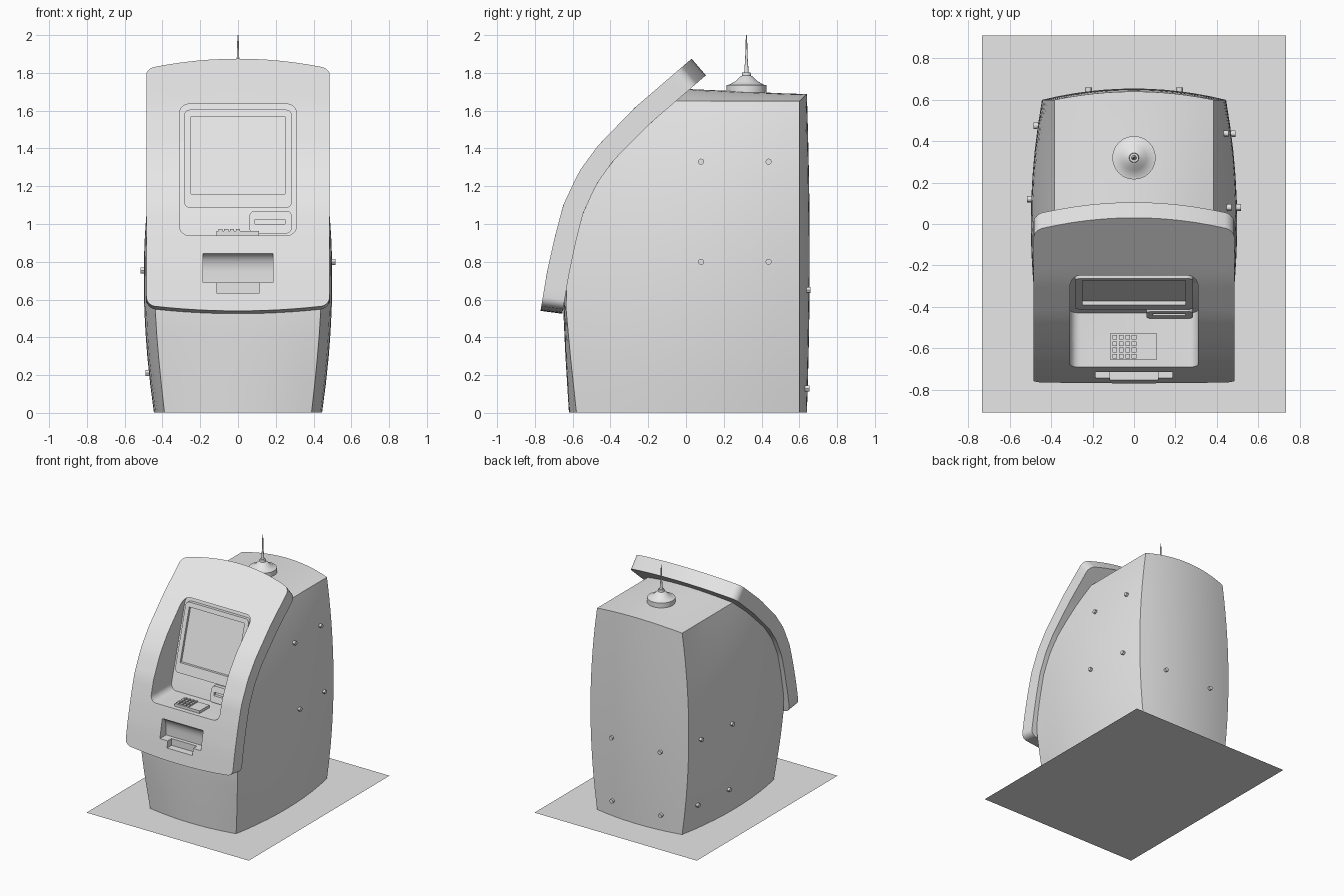
import bpy, bmesh, math
from mathutils import Vector

if "Cube" in bpy.data.objects:
    bpy.data.objects.remove(bpy.data.objects["Cube"], do_unlink=True)

grey = bpy.data.materials.new("light_grey")
grey.use_nodes = True
grey.diffuse_color = (0.8, 0.8, 0.8, 1)
grey.node_tree.nodes["Principled BSDF"].inputs["Base Color"].default_value = (0.8, 0.8, 0.8, 1)


def finish(name, bm):
    bmesh.ops.recalc_face_normals(bm, faces=bm.faces)
    mesh = bpy.data.meshes.new(name)
    bm.to_mesh(mesh)
    bm.free()
    mesh.materials.append(grey)
    ob = bpy.data.objects.new(name, mesh)
    bpy.context.collection.objects.link(ob)
    return ob


def activate(ob):
    bpy.ops.object.select_all(action='DESELECT')
    ob.select_set(True)
    bpy.context.view_layer.objects.active = ob


def smooth(ob):
    activate(ob)
    bpy.ops.object.shade_smooth_by_angle(angle=math.radians(30))


def cut(ob, *cutters):
    activate(ob)
    for c in cutters:
        c.hide_render = True
        mod = ob.modifiers.new("cut", 'BOOLEAN')
        mod.object, mod.operation, mod.solver = c, 'DIFFERENCE', 'EXACT'
        bpy.ops.object.modifier_apply(modifier=mod.name)


def bridge(bm, a, b):
    for i in range(len(a)):
        k = (i + 1) % len(a)
        bm.faces.new((a[i], a[k], b[k], b[i]))


def prism(name, loop_a, loop_b):
    bm = bmesh.new()
    a, b = ([bm.verts.new(p) for p in loop] for loop in (loop_a, loop_b))
    bm.faces.new(a)
    bm.faces.new(b)
    bridge(bm, a, b)
    return finish(name, bm)


def box(name, x0, x1, y0, y1, z0, z1):
    corners = [(x0, y0), (x1, y0), (x1, y1), (x0, y1)]
    return prism(name, [(x, y, z0) for x, y in corners], [(x, y, z1) for x, y in corners])


def wall(z):
    """Depth of the sloping display wall at height z."""
    return -0.23 - 0.288 * (1.635 - z)


def plate(name, x0, x1, z0, z1, r, front, back):
    """Rounded rectangle seen from the front, between two depth functions."""
    pts = []
    for k, (cx, cz) in enumerate([(x1 - r, z1 - r), (x0 + r, z1 - r), (x0 + r, z0 + r), (x1 - r, z0 + r)]):
        for j in range(6):
            a = math.pi / 2 * (k + j / 5)
            pts.append((cx + r * math.cos(a), cz + r * math.sin(a)))
    return prism(name, [(x, front(z), z) for x, z in pts], [(x, back(z), z) for x, z in pts])


def lerp_at(points, t):
    """Interpolate a list of tuples whose first item is the key."""
    for a, b in zip(points, points[1:]):
        if t <= b[0]:
            break
    k = (t - a[0]) / (b[0] - a[0])
    return [p + (q - p) * k for p, q in zip(a[1:], b[1:])]


# Cabinet: bulging sides, curved front and back, crowned roof
TOP, BACK, N, M = 1.65, 0.6, 12, 10
front_edge = [(0.002, -.58), (.3, -.612), (.55, -.635), (.75, -.63), (.92, -.59), (1.05, -.555),
              (1.21, -.49), (1.335, -.4), (1.515, -.21), (TOP, -.06)]


def belly(z):
    return 4 * z / TOP * (1 - z / TOP)


def half_width(y, z):
    side = max(0, 1 - (y / BACK) ** 2) * (1 - (z / TOP) ** 3)
    return 0.385 + 0.06 * belly(z) + 0.06 * side


def cabinet_point(i, j, z):
    yf = lerp_at(front_edge, z)[0]
    y = yf + (BACK - yf) * j / M
    u = 2 * i / N - 1
    x, arc = u * half_width(y, z), 1 - u * u
    crown = (0.065 - 0.045 * max(0, y)) * arc * (z / TOP) ** 8
    if j == 0:
        y -= arc * (0.04 - 0.025 * min(1, z / 0.55))
    elif j == M:
        y += arc * (0.04 + 0.015 * belly(z))
    return x, y, z + crown


ring_ids = ([(i, 0) for i in range(N)] + [(N, j) for j in range(M)]
            + [(i, M) for i in range(N, 0, -1)] + [(0, j) for j in range(M, 0, -1)])
levels = []
for a, b in zip(front_edge, front_edge[1:]):
    levels += [a[0], (a[0] + b[0]) / 2]
levels.append(TOP)
bm = bmesh.new()
rings = [[bm.verts.new(cabinet_point(i, j, z)) for i, j in ring_ids] for z in levels]
for a, b in zip(rings, rings[1:]):
    bridge(bm, a, b)
bm.faces.new(rings[0])
roof = dict(zip(ring_ids, rings[-1]))
for i in range(1, N):
    for j in range(1, M):
        roof[i, j] = bm.verts.new(cabinet_point(i, j, TOP))
for i in range(N):
    for j in range(M):
        bm.faces.new((roof[i, j], roof[i + 1, j], roof[i + 1, j + 1], roof[i, j + 1]))
cabinet = finish("cabinet", bm)

# Fascia: thick curved shell wrapped over the cabinet front
outer = [(-.77, .54), (-.735, .75), (-.695, .93), (-.65, 1.1), (-.567, 1.277), (-.466, 1.415), (-.27, 1.617), (.03, 1.875)]
inner = [(-.655, .525), (-.62, .73), (-.583, .905), (-.545, 1.055), (-.474, 1.21), (-.385, 1.335), (-.192, 1.53), (.105, 1.787)]
path, run = [], 0
for k, (o, n) in enumerate(zip(outer, inner)):
    run += math.dist(o, outer[k - 1]) if k else 0
    path.append((run, *o, *n))
W, R, ROWS = 0.485, 0.045, 28
half = [W - R + R * math.sin(math.pi / 2 * k / 6) for k in range(7)]
columns = [-x for x in reversed(half)] + [(W - R) * k / 6 for k in range(-5, 6)] + half
bm = bmesh.new()
loops = []
for x in columns:
    e = max(0, abs(x) - (W - R))
    corner = R - math.sqrt(max(0, R * R - e * e))
    s0 = 0.03 * (x / W) ** 2 + corner
    s1 = run - 0.08 * (x / W) ** 2 - corner
    rows = [lerp_at(path, s0 + (s1 - s0) * k / ROWS) for k in range(ROWS + 1)]
    loop = [(x, p[0], p[1]) for p in rows] + [(x, p[2], p[3]) for p in reversed(rows)]
    loops.append([bm.verts.new(p) for p in loop])
for a, b in zip(loops, loops[1:]):
    bridge(bm, a, b)
for end in (loops[0], loops[-1]):
    for k in range(ROWS):
        bm.faces.new((end[k], end[k + 1], end[-2 - k], end[-1 - k]))
fascia = finish("fascia", bm)

# Display recess and dispenser pocket
recess = plate("recess_cutter", -.31, .31, .94, 1.635, .05, lambda z: -0.95, wall)
pocket_profile = [(-.9, .69), (-.665, .69), (-.665, .75)]
for k in range(1, 7):
    a = math.pi / 2 * k / 6
    pocket_profile.append((-.665 - .06 * (1 - math.cos(a)), .75 + .095 * math.sin(a)))
pocket_profile.append((-.9, .845))
pocket = prism("pocket_cutter", *[[(x, y, z) for y, z in pocket_profile] for x in (-.185, .185)])
notch = box("notch_cutter", -.115, .115, -.9, -.695, .635, .72)
cut(cabinet, recess, pocket)
cut(fascia, recess, pocket, notch)
smooth(cabinet)
smooth(fascia)

# Screen with sunken glass, and card reader with slot
screen = plate("screen", -.285, .285, 1.085, 1.605, .03, lambda z: wall(z) - .025, lambda z: wall(z) + .01)
glass = plate("glass_cutter", -.25, .25, 1.16, 1.57, .002, lambda z: wall(z) - .1, lambda z: wall(z) - .005)
cut(screen, glass)
reader = plate("card_reader", .06, .285, .95, 1.07, .03, lambda z: wall(z) - .03, lambda z: wall(z) + .01)
slot = plate("slot_cutter", .09, .25, 1.0, 1.025, .003, lambda z: wall(z) - .1, lambda z: wall(z) - .005)
cut(reader, slot)
for c in (recess, pocket, notch, glass, slot):
    bpy.data.objects.remove(c, do_unlink=True)

# Keypad on the shelf
box("keypad", -.115, .112, -.655, -.53, .935, .962)
for i in range(4):
    for j in range(4):
        x, y = -.093 + .031 * i, -.64 + .031 * j
        box("keypad_key", x - .011, x + .011, y - .011, y + .011, .96, .973)

# Antenna, turned from a profile
profile = [(.105, 1.69), (.105, 1.735), (.09, 1.738), (.06, 1.755), (.032, 1.782), (.024, 1.785),
           (.022, 1.803), (.012, 1.803), (.007, 1.87), (.003, 2.0)]
bm = bmesh.new()
turns = [[bm.verts.new((r * math.cos(a * math.tau / 24), .32 + r * math.sin(a * math.tau / 24), z))
          for a in range(24)] for r, z in profile]
for a, b in zip(turns, turns[1:]):
    bridge(bm, a, b)
bm.faces.new(turns[0])
bm.faces.new(turns[-1])
smooth(finish("antenna", bm))


# Bolts on both sides and the back
def bolt(name, pos, axis):
    bm = bmesh.new()
    bmesh.ops.create_cone(bm, cap_ends=True, segments=12, radius1=.016, radius2=.016, depth=.04)
    ob = finish(name, bm)
    ob.location = pos
    ob.rotation_euler = Vector(axis).to_track_quat('Z', 'Y').to_euler()
    smooth(ob)


for side, ys, zs in ((1, (.08, .437), (.8, 1.33)), (-1, (.12, .475), (.21, .755))):
    for y in ys:
        for z in zs:
            bolt("side_bolt", (side * half_width(y, z), y, z), (side, 0, 0))
for x in (-.22, .22):
    for z in (.13, .65):
        bolt("back_bolt", (x, .63 + .01 * belly(z), z), (0, 1, 0))

# Floor sheet
bm = bmesh.new()
bm.faces.new([bm.verts.new((x, y, 0)) for x, y in ((-.735, -.91), (.735, -.91), (.735, .91), (-.735, .91))])
finish("floor_sheet", bm)
